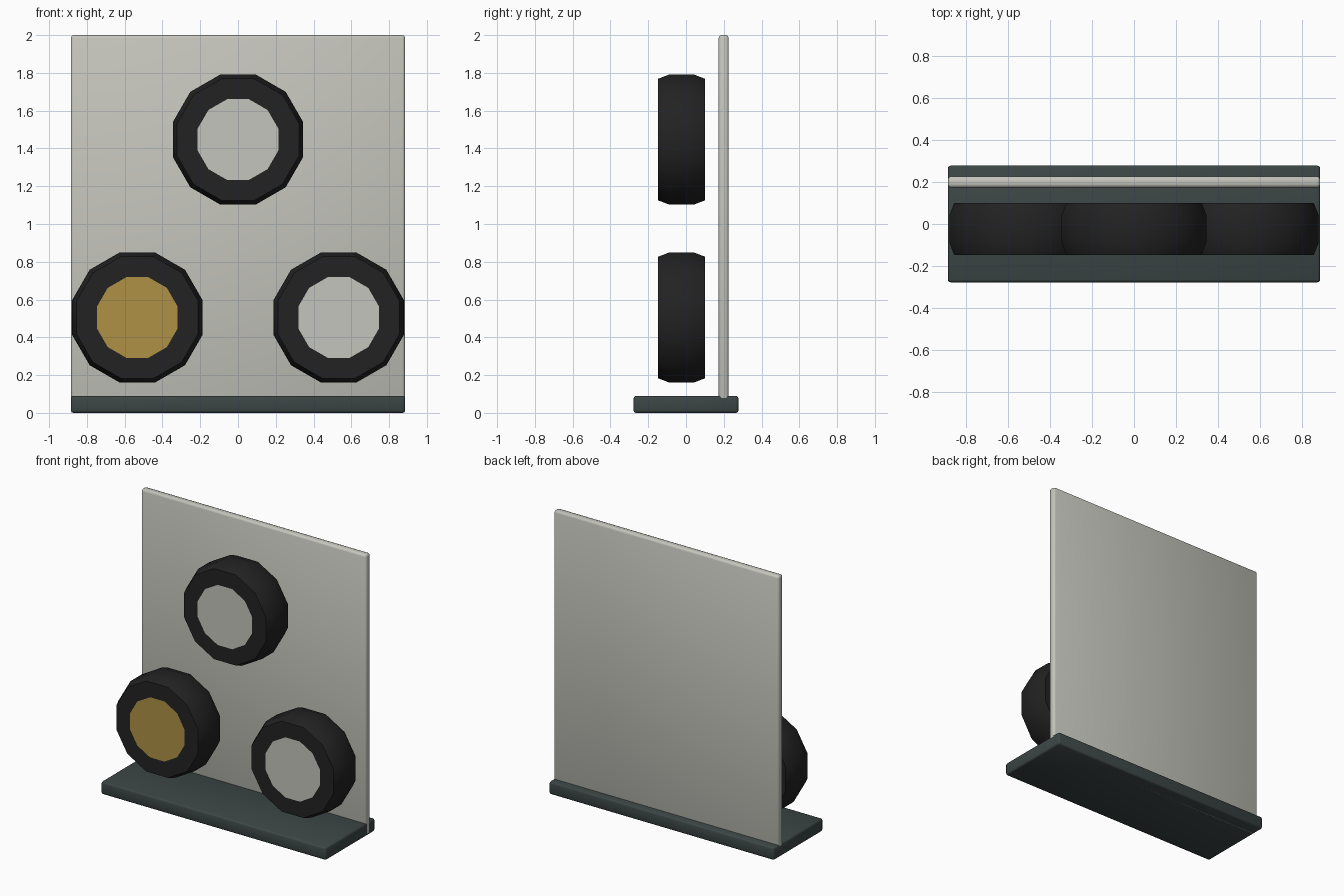
import bpy, bmesh, math
from mathutils import Matrix

cube = bpy.data.objects.get("Cube")
if cube:
    bpy.data.objects.remove(cube, do_unlink=True)


def material(name, rgb):
    m = bpy.data.materials.new(name)
    m.use_nodes = True
    m.diffuse_color = (*rgb, 1)
    m.node_tree.nodes["Principled BSDF"].inputs["Base Color"].default_value = (*rgb, 1)
    return m


PALE = material("pale grey", (0.56, 0.56, 0.51))
SLATE = material("dark slate", (0.045, 0.06, 0.06))
RUBBER = material("black rubber", (0.016, 0.016, 0.016))
GOLD = material("gold", (0.43, 0.28, 0.06))


def add_object(name, bm, mat):
    bmesh.ops.recalc_face_normals(bm, faces=bm.faces)
    mesh = bpy.data.meshes.new(name)
    bm.to_mesh(mesh)
    bm.free()
    mesh.materials.append(mat)
    obj = bpy.data.objects.new(name, mesh)
    bpy.context.collection.objects.link(obj)
    return obj


def rounded_box(name, low, high, mat, bevel):
    bm = bmesh.new()
    bmesh.ops.create_cube(bm, size=1)
    for v in bm.verts:
        v.co = [(a + b) / 2 + c * (b - a) for a, b, c in zip(low, high, v.co)]
    bmesh.ops.bevel(bm, geom=bm.edges[:], offset=bevel, segments=2,
                    profile=0.5, affect='EDGES')
    for f in bm.faces:
        f.smooth = True
    return add_object(name, bm, mat)


SIDES = 12
FLAT = math.cos(math.pi / SIDES)  # flat-to-corner ratio
FRONT, BACK = -0.147, 0.10


def lathe(name, profile, mat, x, z):
    """Spin a closed (flat radius, y) profile around the y axis."""
    bm = bmesh.new()
    verts = [bm.verts.new((r / FLAT, y, 0)) for r, y in profile]
    edges = [bm.edges.new((a, b)) for a, b in zip(verts, verts[1:] + verts[:1])]
    bmesh.ops.spin(bm, geom=verts + edges, cent=(0, 0, 0), axis=(0, 1, 0),
                   angle=math.tau, steps=SIDES, use_merge=True)
    bmesh.ops.remove_doubles(bm, verts=bm.verts, dist=0.0001)
    bm.transform(Matrix.Translation((x, 0, z))
                 @ Matrix.Rotation(math.pi / SIDES, 4, 'Y'))
    obj = add_object(name, bm, mat)
    bpy.ops.object.select_all(action='DESELECT')
    obj.select_set(True)
    bpy.context.view_layer.objects.active = obj
    bpy.ops.object.shade_smooth_by_angle(angle=math.radians(35))
    return obj


def wheel(name, x, z, hub_mat):
    # tyre with chamfered shoulders, filled by a flush hub
    lathe(name + "_tyre", [(0.214, FRONT), (0.322, FRONT), (0.345, FRONT + 0.06),
                           (0.345, BACK - 0.06), (0.322, BACK), (0.214, BACK)],
          RUBBER, x, z)
    lathe(name + "_hub", [(0, FRONT), (0.214, FRONT), (0.214, BACK), (0, BACK)],
          hub_mat, x, z)


# Stand
rounded_box("base", (-0.885, -0.277, 0), (0.885, 0.277, 0.09), SLATE, 0.012)
rounded_box("back_panel", (-0.885, 0.173, 0), (0.885, 0.226, 2), PALE, 0.015)

# Wheels in front of the panel
wheel("top_wheel", 0, 1.447, PALE)
wheel("right_wheel", -0.533, 0.505, GOLD)
wheel("left_wheel", 0.533, 0.505, PALE)
